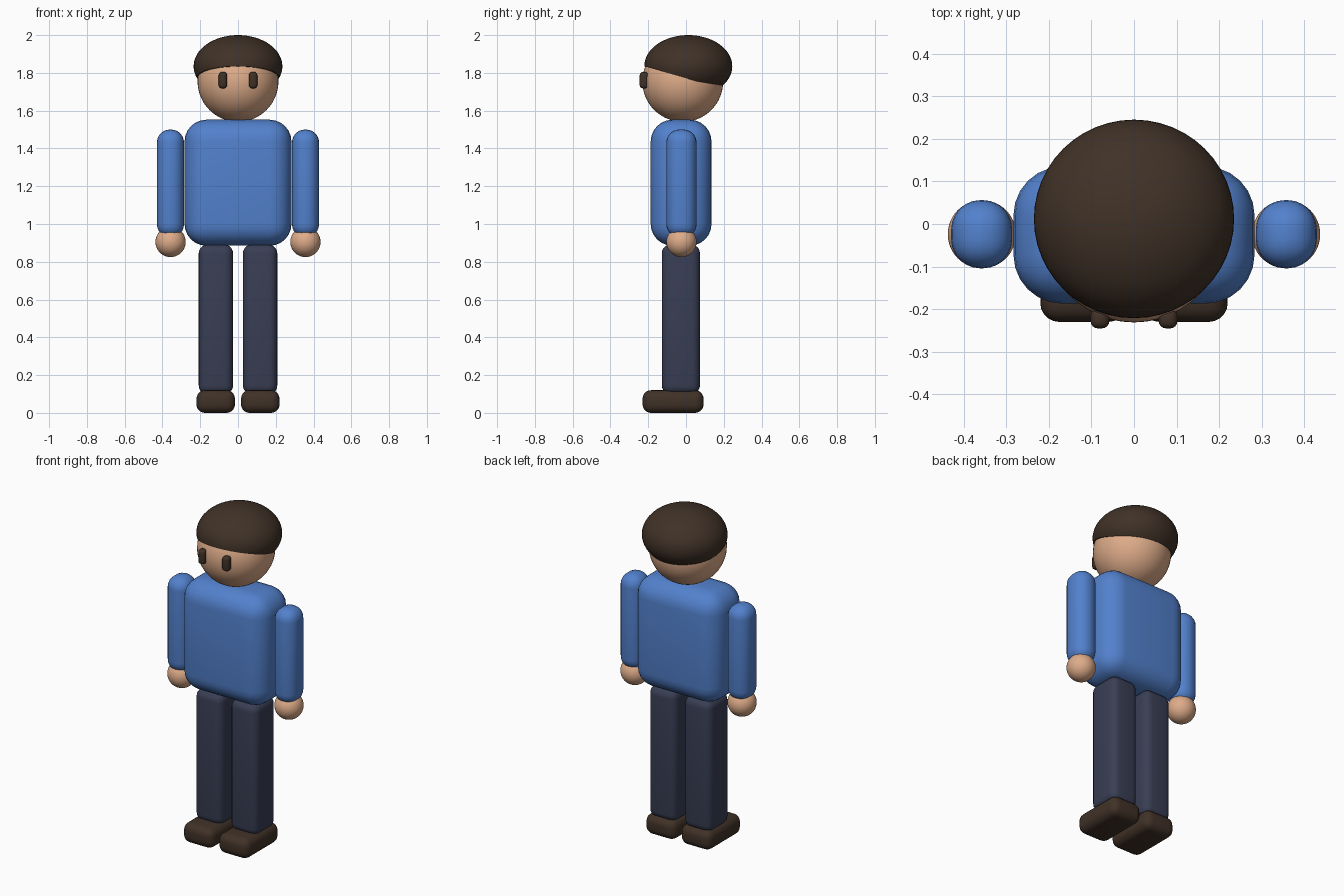
import bpy, bmesh, math
from mathutils import Vector, Matrix

default = bpy.data.objects.get("Cube")
if default:
    bpy.data.objects.remove(default, do_unlink=True)


def material(name, rgb):
    mat = bpy.data.materials.new(name)
    mat.use_nodes = True
    color = (*rgb, 1.0)
    mat.diffuse_color = color
    mat.node_tree.nodes["Principled BSDF"].inputs["Base Color"].default_value = color
    return mat


skin = material("skin", (0.73, 0.41, 0.25))
blue = material("blue_shirt", (0.085, 0.22, 0.61))
navy = material("navy_trousers", (0.04, 0.048, 0.088))
brown = material("dark_brown", (0.051, 0.031, 0.02))


def finish(name, bm, mat):
    mesh = bpy.data.meshes.new(name)
    bm.to_mesh(mesh)
    bm.free()
    obj = bpy.data.objects.new(name, mesh)
    bpy.context.collection.objects.link(obj)
    mesh.materials.append(mat)
    bpy.ops.object.select_all(action="DESELECT")
    obj.select_set(True)
    bpy.context.view_layer.objects.active = obj
    bpy.ops.object.shade_smooth_by_angle(angle=math.radians(40))
    return obj


def rounded_box(name, low, high, radius, mat, segments=5):
    low, high = Vector(low), Vector(high)
    bm = bmesh.new()
    bmesh.ops.create_cube(bm, size=1)
    bmesh.ops.scale(bm, vec=high - low, verts=bm.verts)
    bmesh.ops.translate(bm, vec=(low + high) / 2, verts=bm.verts)
    bmesh.ops.bevel(bm, geom=bm.edges[:], offset=radius, segments=segments,
                    profile=0.5, affect="EDGES", clamp_overlap=True)
    return finish(name, bm, mat)


def ellipsoid(name, center, radii, mat, cut=None):
    bm = bmesh.new()
    bmesh.ops.create_uvsphere(bm, u_segments=48, v_segments=32, radius=1)
    bmesh.ops.transform(bm, verts=bm.verts,
                        matrix=Matrix.Translation(center) @ Matrix.Diagonal((*radii, 1)))
    if cut:
        point, normal = cut
        result = bmesh.ops.bisect_plane(bm, geom=bm.verts[:] + bm.edges[:] + bm.faces[:],
                                        plane_co=point, plane_no=normal, clear_inner=True)
        rim = [e for e in result["geom_cut"] if isinstance(e, bmesh.types.BMEdge)]
        bmesh.ops.contextual_create(bm, geom=rim)
        bmesh.ops.recalc_face_normals(bm, faces=bm.faces[:])
    return finish(name, bm, mat)


def mirrored(obj):
    # Copy a left part across x = 0
    twin = obj.copy()
    twin.data = obj.data.copy()
    twin.name = obj.name.replace("left", "right")
    twin.data.transform(Matrix.Scale(-1, 4, (1, 0, 0)))
    twin.data.flip_normals()
    bpy.context.collection.objects.link(twin)


# Torso and head
rounded_box("torso", (-0.283, -0.187, 0.885), (0.283, 0.135, 1.552), 0.115, blue, 6)
ellipsoid("head", (0, -0.017, 1.755), (0.214, 0.214, 0.214), skin)

# Hair cap, cut along a plane sloping down to the back
slope = Vector((0, 0.115, 0.4)).normalized()
ellipsoid("hair", (0, 0.012, 1.835), (0.235, 0.233, 0.165), brown,
          cut=((0, -0.22, 1.835), slope))

# Paired parts
for part in (
    rounded_box("left_eye", (0.058, -0.245, 1.718), (0.102, -0.2, 1.805), 0.017, brown, 4),
    rounded_box("left_arm", (0.286, -0.104, 0.93), (0.429, 0.056, 1.5), 0.068, blue, 6),
    ellipsoid("left_hand", (0.357, -0.024, 0.905), (0.08, 0.08, 0.08), skin),
    rounded_box("left_leg", (0.026, -0.128, 0.1), (0.208, 0.074, 0.89), 0.045, navy),
    rounded_box("left_shoe", (0.016, -0.23, 0), (0.22, 0.093, 0.12), 0.045, brown),
):
    mirrored(part)
